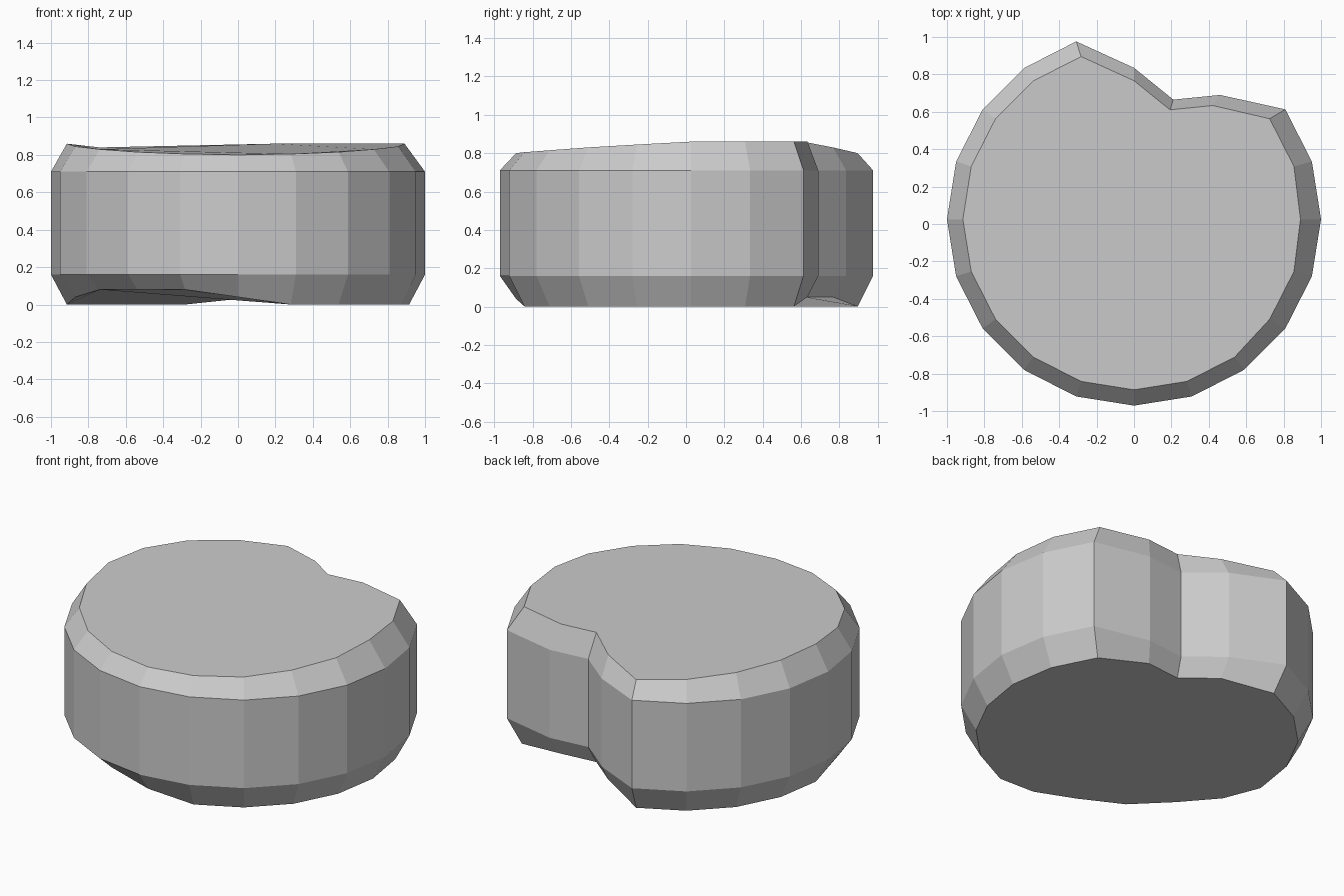
import bpy, bmesh
from math import cos, sin, radians

if "Cube" in bpy.data.objects:
    bpy.data.objects.remove(bpy.data.objects["Cube"])

CY, N = 0.025, 20
# plain 20-sided outline, with the dent in the back right side
outline = [(cos(radians(18 * i)), CY + sin(radians(18 * i))) for i in range(N)]
outline[3], outline[4], outline[5] = (0.46, 0.69), (0.21, 0.665), (0.0, 0.835)
for i in range(11, N):
    x, y = outline[i]
    outline[i] = (x, y + 0.004)

# worn rim: uneven heights of the inset loops, by corner
top_z = [0.86, 0.86, 0.86, 0.86, 0.86, 0.83, 0.80, 0.82, 0.84, 0.855,
         0.86, 0.845, 0.83, 0.815, 0.805, 0.80, 0.805, 0.815, 0.83, 0.845]
raised = {3: 0.05, 4: 0.05, 5: 0.05, 11: 0.04, 12: 0.08, 13: 0.08, 14: 0.08, 15: 0.04}
bottom_z = [raised.get(i, 0.0) for i in range(N)]

bm = bmesh.new()


def ring(scale, heights, shift=0.0):
    return [bm.verts.new((x * scale + (shift if i == 0 else 0),
                          CY + (y - CY) * scale, heights[i]))
            for i, (x, y) in enumerate(outline)]


loops = [ring(0.915, bottom_z), ring(1.0, [0.16] * N),
         ring(1.0, [0.71] * N), ring(0.915, top_z, -0.025)]
# match the slightly tighter right side of the top rim
for i in (1, 2, 18, 19):
    loops[3][i].co.x -= 0.015

# sides and bevels
for a, b in zip(loops, loops[1:]):
    for i in range(N):
        j = (i + 1) % N
        bm.faces.new((a[i], a[j], b[j], b[i]))
# top and underside
bm.faces.new(loops[3])
bm.faces.new(loops[0][::-1])

mesh = bpy.data.meshes.new("stone_disc")
bm.to_mesh(mesh)
bm.free()
obj = bpy.data.objects.new("stone_disc", mesh)
bpy.context.collection.objects.link(obj)
